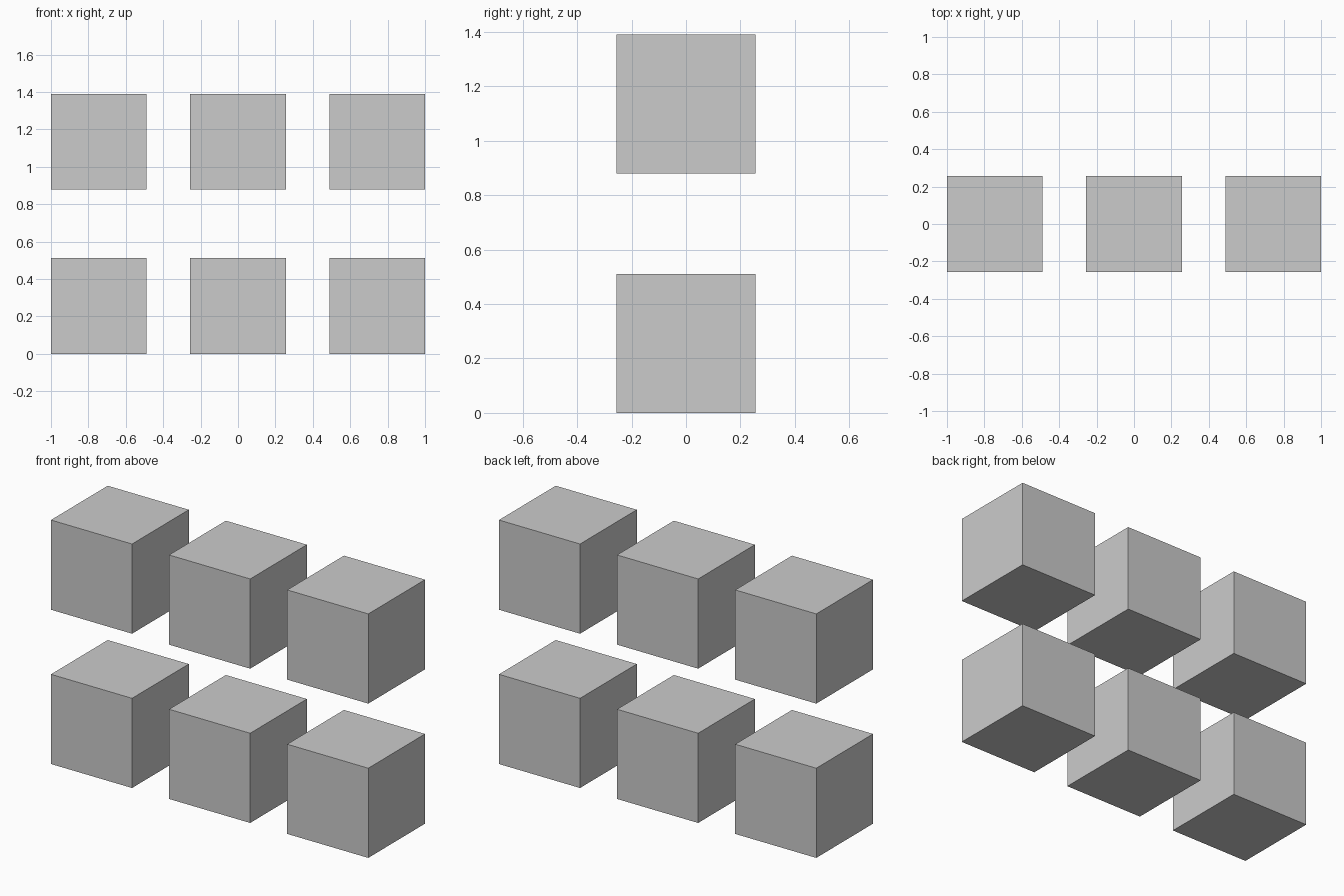
import bpy

if "Cube" in bpy.data.objects:
    bpy.data.objects.remove(bpy.data.objects["Cube"])

SIZE = 0.511           # cube edge
PITCH_X = 1 - SIZE / 2  # outer cubes end at x = +-1
PITCH_Z = 0.879


def add_cube(name, x, z):
    bpy.ops.mesh.primitive_cube_add(size=SIZE, location=(x, 0, z))
    bpy.context.object.name = name


# Two rows of three cubes
for row, level in enumerate(("lower", "upper")):
    for col, side in enumerate(("left", "middle", "right")):
        add_cube(f"{level}_{side}_cube", (col - 1) * PITCH_X, SIZE / 2 + row * PITCH_Z)
